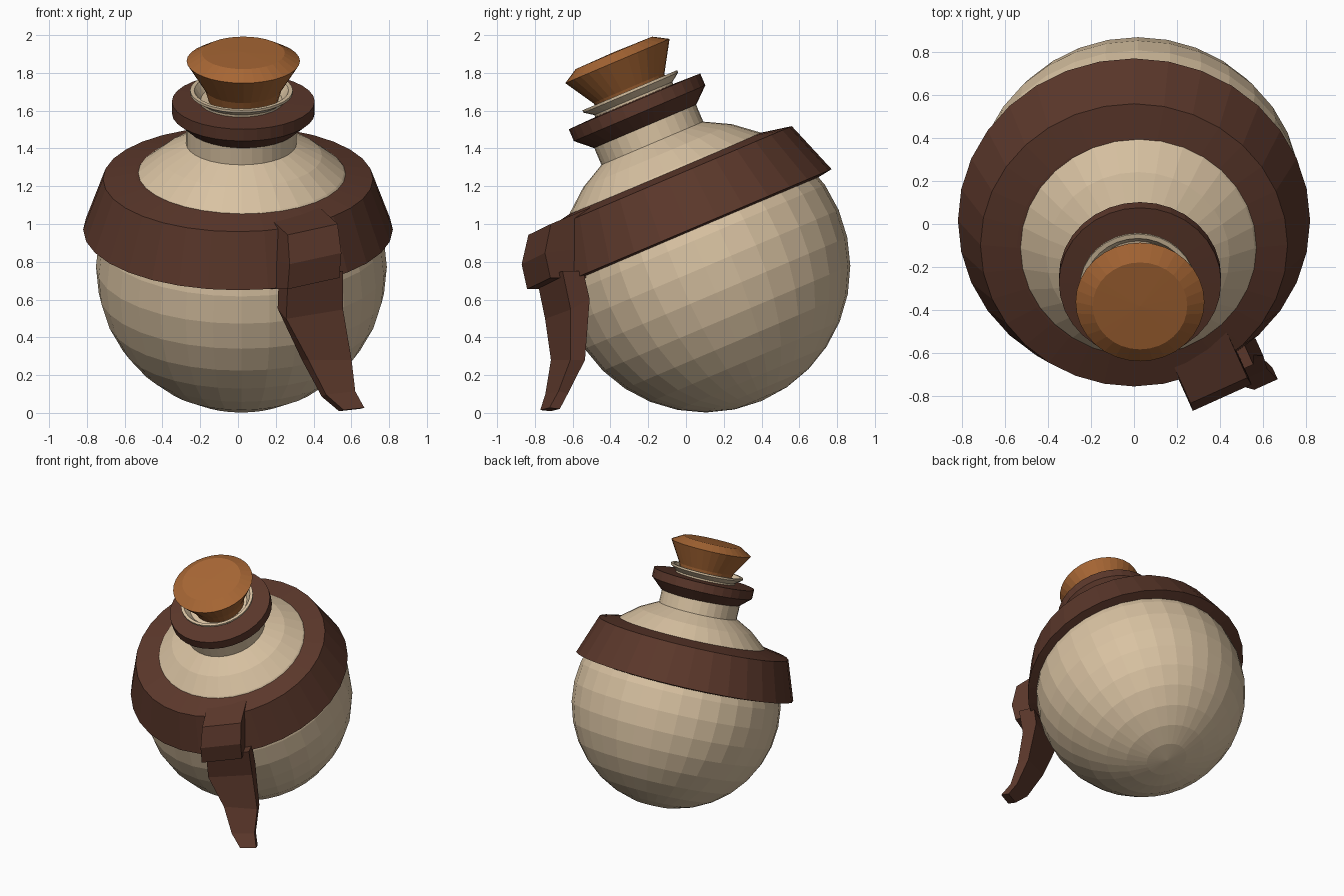
import bpy, bmesh, math
from mathutils import Vector, Matrix

if "Cube" in bpy.data.objects:
    bpy.data.objects.remove(bpy.data.objects["Cube"])

def material(name, rgb):
    m = bpy.data.materials.new(name)
    m.diffuse_color = (*rgb, 1)
    m.use_nodes = True
    m.node_tree.nodes["Principled BSDF"].inputs["Base Color"].default_value = m.diffuse_color
    return m

CREAM = material("cream clay", (0.69, 0.54, 0.36))
LEATHER = material("brown leather", (0.105, 0.039, 0.024))
CORK = material("orange cork", (0.39, 0.135, 0.035))

# The whole flask leans forward about its body centre
SEG = 32
CENTRE = Vector((0.018, 0.10, 0.772))
TILT = Matrix.Rotation(math.radians(23), 4, 'X')

def finish(name, bm, mat):
    bmesh.ops.remove_doubles(bm, verts=bm.verts, dist=1e-5)
    bmesh.ops.recalc_face_normals(bm, faces=bm.faces)
    me = bpy.data.meshes.new(name)
    bm.to_mesh(me)
    bm.free()
    me.materials.append(mat)
    ob = bpy.data.objects.new(name, me)
    bpy.context.collection.objects.link(ob)
    return ob

def lathe(name, profile, mat, closed=False, shift=0.0):
    """Spin (radius, height) points round the leaning axis."""
    bm = bmesh.new()
    vs = [bm.verts.new((r, 0, h)) for r, h in profile]
    es = [bm.edges.new(p) for p in zip(vs, vs[1:])]
    if closed:
        es.append(bm.edges.new((vs[-1], vs[0])))
    bmesh.ops.spin(bm, geom=vs + es, cent=(0, 0, 0), axis=(0, 0, 1),
                   angle=2 * math.pi, steps=SEG, use_merge=True)
    place = Matrix.Translation(CENTRE + Vector((shift, 0, 0))) @ TILT
    bmesh.ops.transform(bm, matrix=place, verts=bm.verts)
    return finish(name, bm, mat)

# Round body, running up into the neck and the flared hollow lip
R = 0.77
end = math.pi - math.asin(0.293 / R)
body = [(R * math.sin(end * i / 14), -R * math.cos(end * i / 14)) for i in range(15)]
lathe("body", body + [(0.293, 0.83), (0.24, 0.86)], CREAM)
lathe("lip", [(0.22, 0.90), (0.225, 0.97), (0.272, 1.003), (0.272, 1.017), (0.25, 1.017),
              (0.215, 0.965), (0.0, 0.96)], CREAM)

# Leather collar round the neck and wide band round the shoulder
lathe("neck_collar", [(0.27, 0.81), (0.295, 0.81), (0.378, 0.885), (0.378, 0.953),
                      (0.21, 0.958), (0.21, 0.85)], LEATHER, True, 0.01)
lathe("shoulder_band", [(0.50, 0.545), (0.545, 0.54), (0.715, 0.507), (0.82, 0.215),
                        (0.72, 0.20), (0.65, 0.25)], LEATHER, True, -0.018)

# Tapered stopper
lathe("stopper", [(0.0, 0.965), (0.185, 0.965), (0.205, 1.03), (0.30, 1.185),
                  (0.22, 1.232), (0.0, 1.236)], CORK, shift=0.01)

# Strap pieces: rectangular sections facing outward at the front right
ACROSS = Vector((0.91, 0.41, 0)).normalized()
OUT = Vector((0.41, -0.91, 0)).normalized()

def strap(name, sections):
    """sections: centre x, y, z, width, thickness, rise across, rise outward"""
    bm = bmesh.new()
    rings = []
    for x, y, z, w, t, rise, fall in sections:
        ring = []
        for a, b in ((-1, -1), (1, -1), (1, 1), (-1, 1)):
            p = Vector((x, y, z)) + ACROSS * (a * w / 2) + OUT * (b * t / 2)
            p.z += a * w / 2 * rise + b * t / 2 * fall
            ring.append(bm.verts.new(p))
        rings.append(ring)
    for lo, hi in zip(rings, rings[1:]):
        for i in range(4):
            j = (i + 1) % 4
            bm.faces.new((lo[i], lo[j], hi[j], hi[i]))
    bm.faces.new(rings[0])
    bm.faces.new(rings[-1])
    return finish(name, bm, LEATHER)

# Loop over the band, and the loose end hanging from it
strap("strap_loop", [(0.348, -0.67, 1.015, 0.29, 0.23, 0.2, -0.38),
                     (0.357, -0.69, 0.83, 0.30, 0.26, 0.2, -0.1),
                     (0.350, -0.67, 0.685, 0.30, 0.24, 0.2, 0.0)])
strap("strap_tail", [(0.385, -0.665, 0.72, 0.32, 0.12, 0.2, 0.0),
                     (0.383, -0.628, 0.55, 0.33, 0.11, 0.15, -0.5),
                     (0.470, -0.625, 0.28, 0.25, 0.085, 0.0, 0.0),
                     (0.532, -0.685, 0.10, 0.17, 0.055, 0.1, 0.2),
                     (0.602, -0.72, 0.018, 0.12, 0.06, 0.1, 0.1)])
